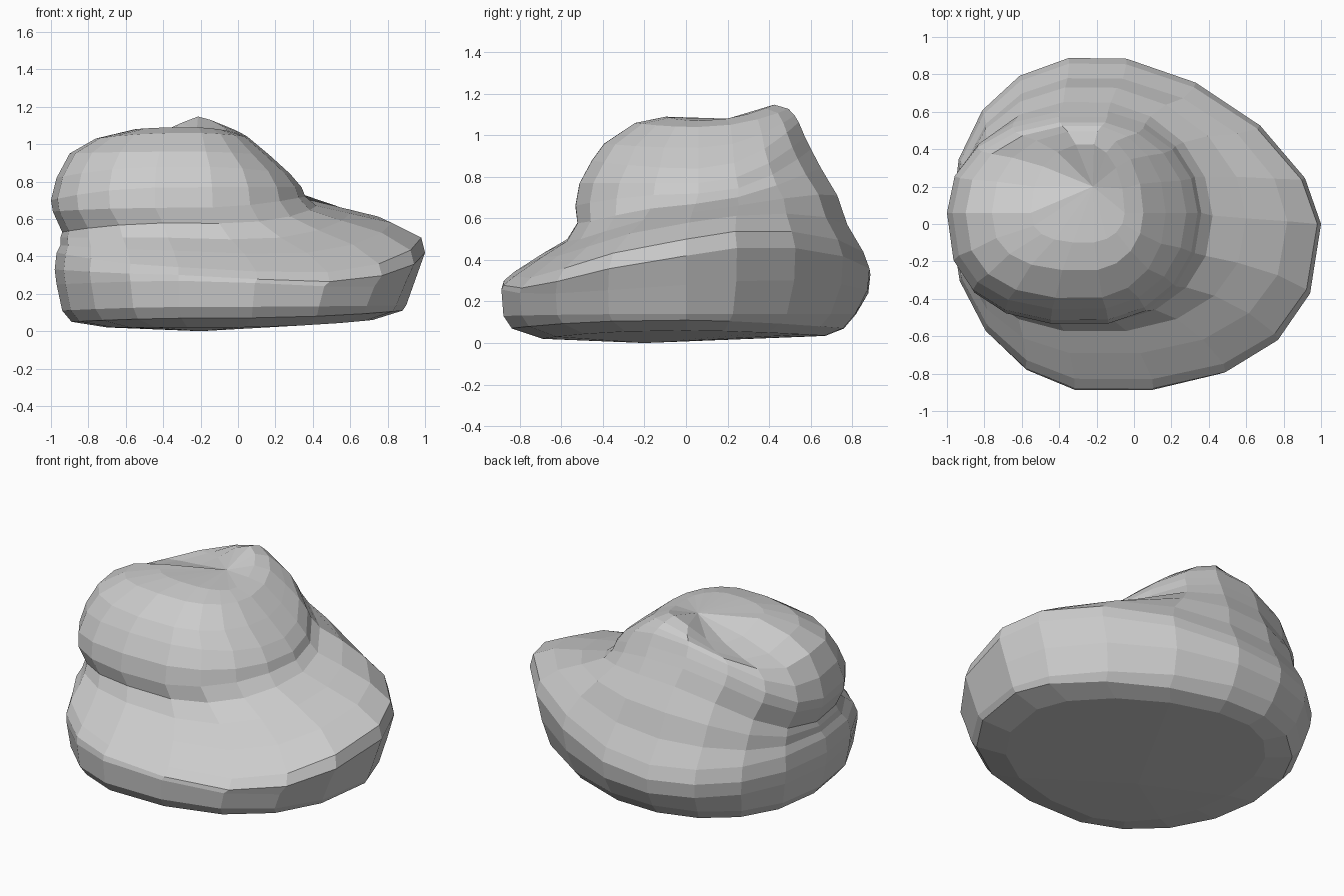
import bpy
import bmesh
from math import cos, sin, pi

if "Cube" in bpy.data.objects:
    bpy.data.objects.remove(bpy.data.objects["Cube"], do_unlink=True)

SIDES = 18

# Each ring, bottom to top: (reach, height) towards left, back, right, front
RINGS = [
    ((.72, .06), (.68, .035), (-.7, .02), (-.7, .02)),
    ((.88, .11), (.77, .07), (-.89, .05), (-.85, .07)),
    ((.9, .14), (.83, .14), (-.94, .11), (-.89, .13)),
    ((.95, .28), (.89, .24), (-.97, .25), (-.9, .27)),
    ((1, .42), (.9, .33), (-.98, .33), (-.89, .3)),
    ((.98, .5), (.87, .41), (-.97, .42), (-.84, .34)),
    ((.82, .58), (.79, .55), (-.95, .46), (-.7, .43)),
    ((.6, .63), (.74, .7), (-.95, .5), (-.58, .5)),
    ((.42, .67), (.66, .84), (-.94, .53), (-.53, .58)),
    ((.36, .72), (.61, .94), (-.99, .64), (-.54, .66)),
    ((.34, .77), (.58, 1), (-1, .7), (-.52, .77)),
    ((.28, .84), (.55, 1.07), (-.97, .82), (-.46, .88)),
    ((.17, .94), (.53, 1.1), (-.9, .95), (-.4, .96)),
    ((.05, 1.04), (.5, 1.13), (-.76, 1.03), (-.25, 1.06)),
    ((-.05, 1.07), (.43, 1.15), (-.55, 1.08), (-.1, 1.09)),
]
# Corner fullness of the base and of the dome, by (is left, is back)
FULLNESS = {
    (True, True): (1.65, 2.05),
    (False, True): (2.25, 2.2),
    (False, False): (2, 2.6),
    (True, False): (2.45, 2.1),
}


def mix(a, b, t):
    return a + (b - a) * t


def ramp(i, start, end):
    return min(1, max(0, (i - start) / (end - start)))


def ring_point(i, angle):
    """Point on a lopsided rounded ring whose height varies by direction."""
    left, back, right, front = RINGS[i]
    level = ramp(i, 5, 9)
    c, s = cos(angle), sin(angle)
    cx, cy = mix(-.18, -.25, level), mix(0, .06, level)
    side = left if c >= 0 else right
    end = back if s >= 0 else front
    power = 2 / mix(*FULLNESS[c >= 0, s >= 0], level)
    x = cx + (side[0] - cx) * abs(c) ** power
    y = cy + (end[0] - cy) * abs(s) ** power
    z = side[1] * c * c + end[1] * s * s
    if c > 0:
        # the lip climbs from front to back on the left
        z += .15 * c * s * ramp(i, 2, 4) * (1 - level)
    elif s > 0:
        # the crown falls away at the back right
        z += .22 * c * s * ramp(i, 10, 13)
    return x, y, z


def make_material(name, colour):
    mat = bpy.data.materials.new(name)
    mat.use_nodes = True
    mat.diffuse_color = colour
    mat.node_tree.nodes["Principled BSDF"].inputs["Base Color"].default_value = colour
    return mat


# Loft the rings into a swirled mound
bm = bmesh.new()
loops = [[bm.verts.new(ring_point(i, 2 * pi * k / SIDES)) for k in range(SIDES)]
         for i in range(len(RINGS))]
for low, high in zip(loops, loops[1:]):
    for k in range(SIDES):
        n = (k + 1) % SIDES
        bm.faces.new((low[k], low[n], high[n], high[k]))

# Close the underside and the crown with fans
for loop, tip in ((loops[0], (-.2, -.2, 0)), (loops[-1], (-.22, .2, 1.08))):
    centre = bm.verts.new(tip)
    for k in range(SIDES):
        bm.faces.new((loop[k], loop[(k + 1) % SIDES], centre))
bmesh.ops.recalc_face_normals(bm, faces=bm.faces)

mesh = bpy.data.meshes.new("swirled_mound")
bm.to_mesh(mesh)
bm.free()
mesh.materials.append(make_material("plain grey", (.6, .6, .6, 1)))
bpy.context.collection.objects.link(bpy.data.objects.new("swirled_mound", mesh))
